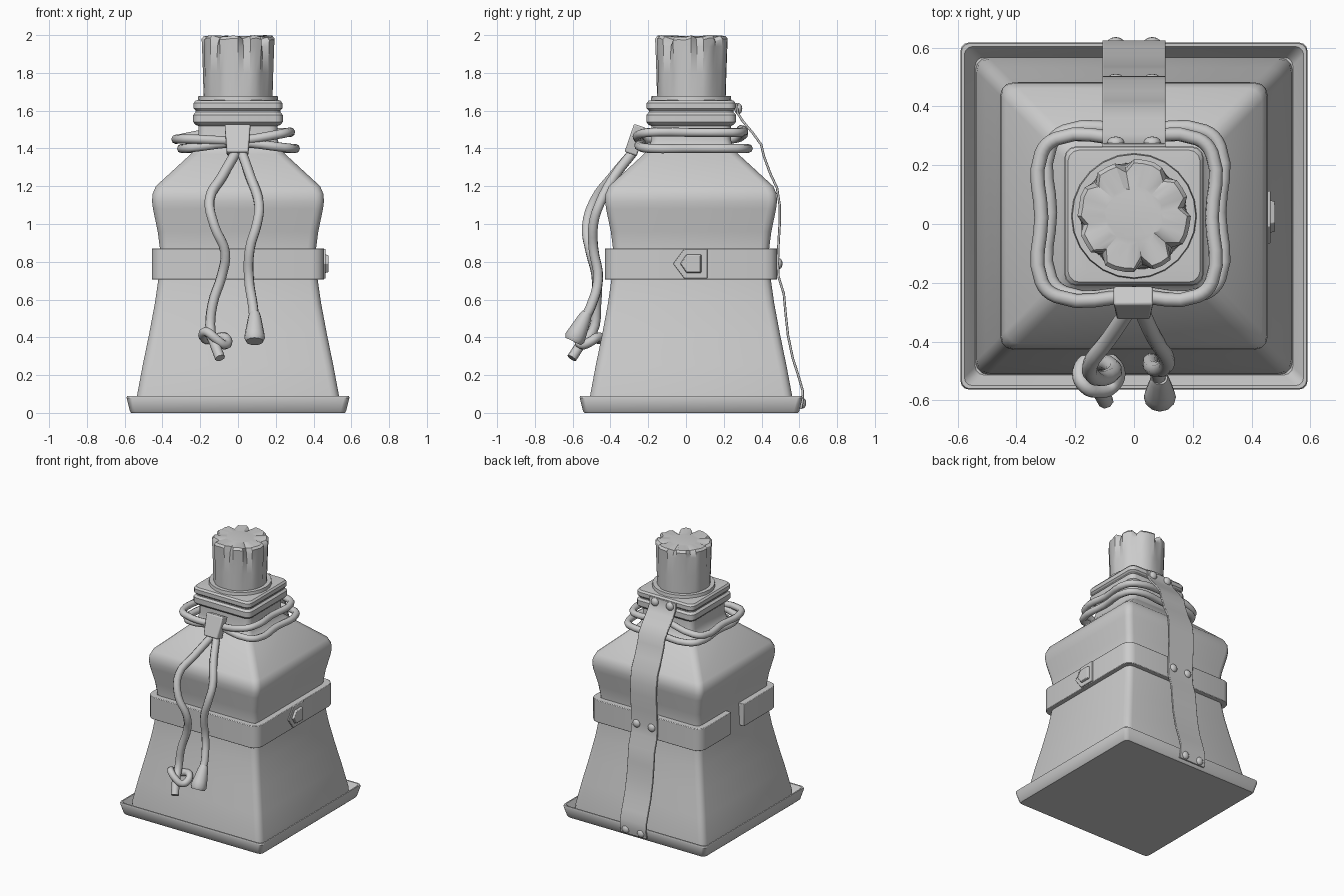
import bpy, bmesh, math, random
from mathutils import Vector, Matrix

if "Cube" in bpy.data.objects:
    bpy.data.objects.remove(bpy.data.objects["Cube"])

random.seed(4)
CY = 0.027  # the bottle axis sits slightly behind the origin


def finish(name, bm, angle=35, bevel=0):
    bmesh.ops.recalc_face_normals(bm, faces=bm.faces)
    me = bpy.data.meshes.new(name)
    bm.to_mesh(me)
    bm.free()
    ob = bpy.data.objects.new(name, me)
    bpy.context.collection.objects.link(ob)
    bpy.ops.object.select_all(action='DESELECT')
    ob.select_set(True)
    bpy.context.view_layer.objects.active = ob
    bpy.ops.object.shade_smooth_by_angle(angle=math.radians(angle))
    if bevel:
        m = ob.modifiers.new("bevel", 'BEVEL')
        m.width, m.segments = bevel, 2
    return ob


def rounded_square(h, r, segs=3):
    """Counter-clockwise outline, starting at the right-back corner."""
    pts = []
    for k, (sx, sy) in enumerate([(1, 1), (-1, 1), (-1, -1), (1, -1)]):
        for i in range(segs + 1):
            a = math.pi / 2 * (k + i / segs)
            pts.append((sx * (h - r) + r * math.cos(a), sy * (h - r) + r * math.sin(a)))
    return pts


def skin(bm, rings):
    """Join closed rings of points and cap both ends."""
    vs = [[bm.verts.new(p) for p in ring] for ring in rings]
    n = len(vs[0])
    for a, b in zip(vs, vs[1:]):
        for i in range(n):
            j = (i + 1) % n
            bm.faces.new((a[i], a[j], b[j], b[i]))
    bm.faces.new(vs[0])
    bm.faces.new(vs[-1])


def loft_square(name, profile, r, angle=35):
    bm = bmesh.new()
    skin(bm, [[(x, y + CY, z) for x, y in rounded_square(h, r)] for h, z in profile])
    return finish(name, bm, angle)


def ribbon(name, path, axis, width, thick, bevel):
    """Flat strap of given width along axis, following a path."""
    bm, axis, rings = bmesh.new(), Vector(axis), []
    path = [Vector(p) for p in path]
    for i, p in enumerate(path):
        t = path[min(i + 1, len(path) - 1)] - path[max(i - 1, 0)]
        n = t.cross(axis).normalized() * thick / 2
        w = axis * width / 2
        rings.append([p + n + w, p + n - w, p - n - w, p - n + w])
    skin(bm, rings)
    return finish(name, bm, 40, bevel)


def cord(name, pts, r, cyclic=False):
    cu = bpy.data.curves.new(name, 'CURVE')
    cu.dimensions = '3D'
    cu.bevel_depth, cu.bevel_resolution, cu.resolution_u = r, 2, 4
    cu.use_fill_caps = True
    sp = cu.splines.new('BEZIER')
    sp.bezier_points.add(len(pts) - 1)
    for bp, p in zip(sp.bezier_points, pts):
        bp.co = p
        bp.handle_left_type = bp.handle_right_type = 'AUTO'
    sp.use_cyclic_u = cyclic
    ob = bpy.data.objects.new(name, cu)
    bpy.context.collection.objects.link(ob)
    return ob


# Base tray with raised rim
loft_square("base_tray", [(.565, 0), (.572, .008), (.59, .08), (.587, .09), (.577, .09),
                          (.54, .03)], .028)

# Square bottle body with concave sides, shoulder and neck
loft_square("bottle_body", [(.54, .025), (.535, .09), (.505, .25), (.47, .42), (.44, .58),
                            (.42, .72), (.412, .86), (.425, .96), (.45, 1.08), (.455, 1.12),
                            (.452, 1.16), (.435, 1.2), (.25, 1.37), (.222, 1.4),
                            (.21, 1.45), (.21, 1.54)], .045)

# Double-ridged collar and the round lip on top
loft_square("neck_collar", [(.2, 1.515), (.225, 1.525), (.237, 1.54), (.237, 1.578),
                            (.224, 1.592), (.224, 1.6), (.235, 1.612), (.235, 1.64),
                            (.225, 1.653), (.19, 1.656)], .04)
bm = bmesh.new()
bmesh.ops.create_cone(bm, cap_ends=True, segments=24, radius1=.215, radius2=.21, depth=.035,
                      matrix=Matrix.Translation((0, CY, 1.66)))
finish("neck_lip", bm)

# Cork with cracks cut down from its ragged top
N = 36
cracks = {i: random.uniform(.02, .045) for i in (1, 5, 10, 14, 19, 23, 28, 32)}
wob = [random.uniform(-.004, .002) for _ in range(N)]
drop = [random.uniform(0, .012) for _ in range(N)]
bm = bmesh.new()
rings = []
for r, z, k in [(.182, 1.66, 0), (.186, 1.8, .25), (.191, 1.94, .6), (.193, 1.985, 1),
                (.18, 2.0, 1), (.1, 1.995, .3)]:
    ring = []
    for i in range(N):
        a = math.tau * i / N
        rr = r + wob[i] * (r > .15) - cracks.get(i, 0) * k
        zz = z - (drop[i] + cracks.get(i, 0) * .4) * (z > 1.95) * (r > .15)
        ring.append((rr * math.cos(a), CY + rr * math.sin(a), zz))
    rings.append(ring)
skin(bm, rings)
finish("cork", bm, 30)

# Waist band, open on the left side
outline = [(x, y + CY, .788) for x, y in rounded_square(.431, .04)]
outline = outline[8:] + outline[:8]
ribbon("waist_band", [(-.431, -.03, .788)] + outline + [(-.431, .12, .788)],
       (0, 0, 1), .165, .05, .012)


# Pointed band tip and its stud on the right side
def tip(name, x0, x1, y0, ym, y1, hz, shrink):
    shape = [(y0, 0), (ym, -hz), (y1, -hz), (y1, hz), (ym, hz)]
    cy = (y0 + y1) / 2
    bm = bmesh.new()
    skin(bm, [[(x, cy + (y - cy) * s, .79 + z * s) for y, z in shape]
              for x, s in ((x0, 1), (x1, shrink))])
    finish(name, bm, 30, .003)


tip("band_tip", .44, .464, -.07, -.01, .115, .08, .97)
tip("band_stud", .45, .48, -.035, .0, .085, .052, .85)

# Long strap down the back
strap = [(.268, 1.64), (.272, 1.59), (.30, 1.545), (.355, 1.48), (.398, 1.42), (.412, 1.36),
         (.445, 1.27), (.482, 1.19), (.496, 1.1), (.497, 1.02), (.49, .9), (.486, .79),
         (.49, .72), (.518, .63), (.528, .52), (.54, .41), (.565, .29), (.597, .19),
         (.617, .12), (.618, .07), (.608, .02)]
ribbon("back_strap", [(0, y, z) for y, z in strap], (1, 0, 0), .215, .013, .003)

# Rivets in pairs
for label, y, z in (("top", .277, 1.61), ("middle", .49, .79), ("bottom", .615, .052)):
    for side, x in (("left", -.062), ("right", .062)):
        bm = bmesh.new()
        bmesh.ops.create_uvsphere(bm, u_segments=12, v_segments=8, radius=.03)
        bmesh.ops.transform(bm, verts=bm.verts,
                            matrix=Matrix.Translation((x, y, z)) @ Matrix.Diagonal((1, .7, 1, 1)))
        finish(f"{label}_rivet_{side}", bm, 60)


# Cord wound twice around the neck
def neck_loop(name, x0, x1, y0, y1, zl, zr, zf, zb):
    c, xm, ym = .05, (x0 + x1) / 2, (y0 + y1) / 2
    pts = [(x0 + c, y0), (0, y0), (x1 - c, y0), (x1, y0 + c), (x1, ym), (x1, y1 - c), (x1 - c, y1),
           (xm, y1), (x0 + c, y1), (x0, y1 - c), (x0, ym), (x0, y0 + c)]
    out = []
    for x, y in pts:
        u, v = (x - x0) / (x1 - x0), (y - y0) / (y1 - y0)
        side = abs(2 * u - 1)
        z = (zl + (zr - zl) * u) * side + (zf + (zb - zf) * v) * (1 - side)
        out.append((x, y, z))
    cord(name, out, .024, True)


neck_loop("upper_neck_cord", -.315, .265, -.245, .29, 1.45, 1.485, 1.44, 1.5)
neck_loop("lower_neck_cord", -.285, .29, -.235, .315, 1.4, 1.4, 1.43, 1.4)

# Clasp holding the cord ends
bm = bmesh.new()
skin(bm, [[(sx * w, sy * .034, z) for sx, sy in ((-1, -1), (1, -1), (1, 1), (-1, 1))]
          for w, z in ((.057, -.078), (.068, .078))])
bmesh.ops.transform(bm, verts=bm.verts, matrix=Matrix.Translation((-.002, -.268, 1.445))
                    @ Matrix.Rotation(-.33, 4, 'X'))
finish("cord_clasp", bm, 35, .008)

# Hanging cord ends
cord("left_cord", [(-.01, -.28, 1.38), (-.085, -.39, 1.25), (-.15, -.48, 1.13),
                   (-.125, -.525, .99), (-.068, -.505, .85), (-.085, -.475, .73),
                   (-.135, -.475, .575), (-.145, -.495, .43), (-.125, -.55, .37),
                   (-.095, -.605, .29)], .027)
cord("right_cord", [(.02, -.28, 1.38), (.065, -.38, 1.25), (.112, -.46, 1.1), (.1, -.49, 1.0),
                    (.063, -.49, .87), (.058, -.465, .71), (.08, -.505, .56),
                    (.085, -.535, .5)], .027)

# Loose knot near the left end
knot = []
for i in range(8):
    a = math.tau * i / 8
    knot.append((-.12 + .066 * math.cos(a), -.51 + .058 * math.sin(a),
                 .395 - .02 * math.cos(a) + .02 * math.sin(2 * a)))
cord("cord_knot", knot, .025, True)

# Bell-shaped end on the right cord
bm = bmesh.new()
skin(bm, [[(r * math.cos(math.tau * i / 12), r * math.sin(math.tau * i / 12), z)
           for i in range(12)]
          for r, z in ((.026, .085), (.034, .06), (.05, -.03), (.055, -.065), (.046, -.085))])
bmesh.ops.transform(bm, verts=bm.verts, matrix=Matrix.Translation((.088, -.56, .455))
                    @ Matrix.Rotation(-.45, 4, 'X'))
finish("cord_end_bell", bm, 40)
